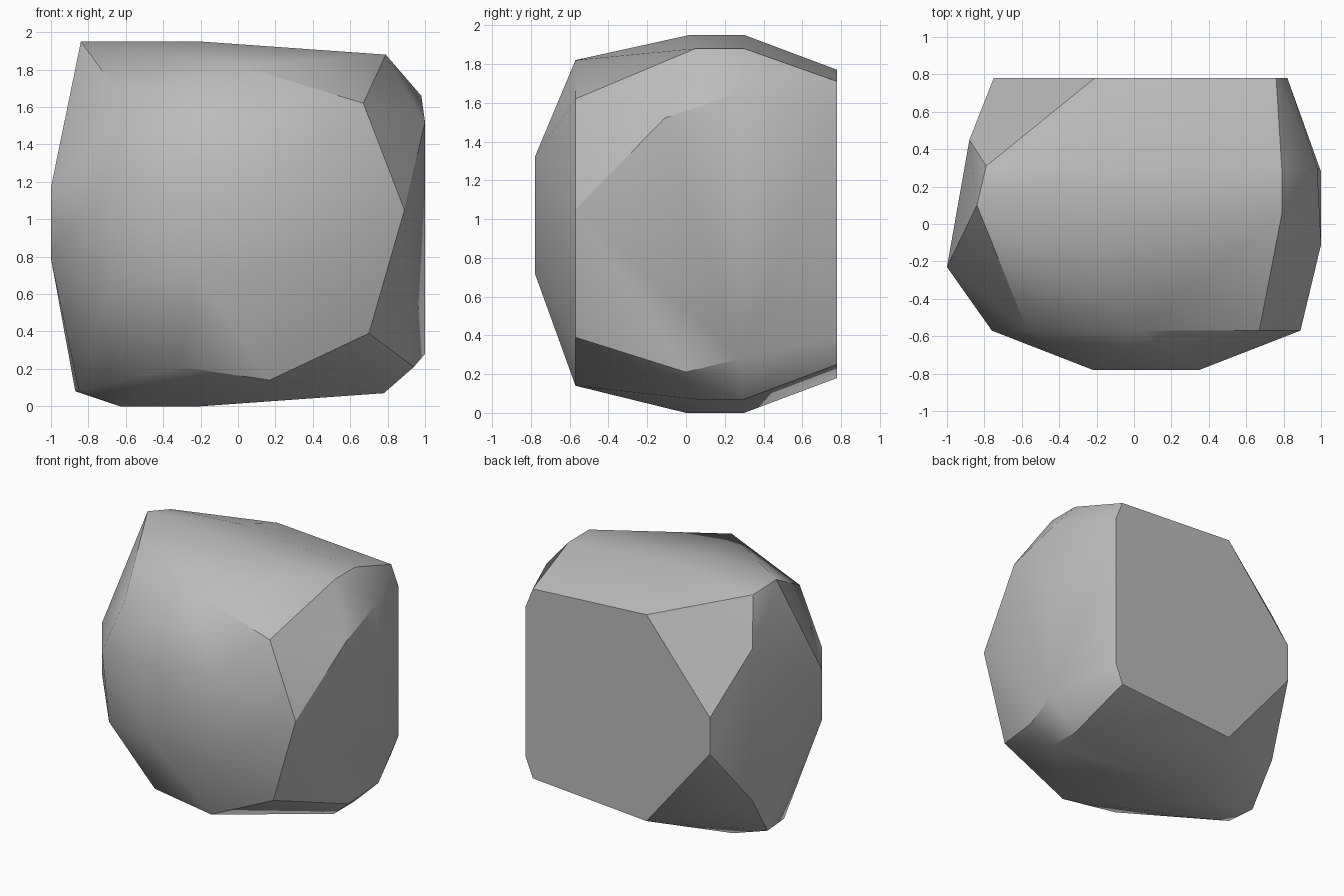
import bpy
import bmesh
import math

# Remove the default object
default_object = bpy.data.objects.get("Cube")
if default_object:
    bpy.data.objects.remove(default_object, do_unlink=True)


def make_material(name, value):
    """Plain matte grey, visible in the viewport and in a render."""
    material = bpy.data.materials.new(name)
    material.use_nodes = True
    color = (value, value, value, 1)
    material.diffuse_color = color
    shader = material.node_tree.nodes["Principled BSDF"]
    shader.inputs["Base Color"].default_value = color
    shader.inputs["Roughness"].default_value = 0.9
    return material


def section(y, outline):
    """Place an (x, z) outline on a vertical plane at the given depth."""
    return [(x, y, z) for x, z in outline]


# Small blunt nose at the front
front_cap = section(-.78, [(-.22, 1.32), (.35, 1.32), (.35, .72), (-.22, .72)])

# Widest rim of the chipped front
front_rim = section(-.57, [
    (-.57, 1.58), (.01, 1.82), (.67, 1.62), (.89, 1.05), (.7, .39),
    (.17, .14), (-.31, .21), (-.7, .62), (-.76, 1.15),
])

# Flat broken back
back_face = section(.78, [
    (.76, 1.71), (-.21, 1.77), (-.75, 1.12), (-.75, .84),
    (-.21, .18), (.76, .25), (.82, .4), (.82, 1.56),
])

# Corners around the middle, by side
crown = [
    (-.84, .1, 1.95), (-.79, .31, 1.9), (-.2, .02, 1.95),
    (-.2, .3, 1.95), (.79, .05, 1.88), (.79, .3, 1.88),
]
left_side = [
    (1, -.11, 1.52), (.98, .3, 1.66), (1, .28, .28), (.94, 0, .21),
]
right_side = [
    (-1, -.23, 1.17), (-1, -.23, .79), (-.88, .45, 1.56), (-.88, .45, .39),
]
underside = [
    (-.85, .02, .08), (-.87, .25, .08), (-.63, .05, 0), (-.6, .28, 0),
    (-.2, 0, 0), (-.2, .3, 0), (.78, .05, .07), (.78, .3, .07),
]


def build_hull(name, corners, material):
    """Wrap the corners in a convex shell with merged flat facets."""
    bm = bmesh.new()
    for corner in corners:
        bm.verts.new(corner)
    hull = bmesh.ops.convex_hull(bm, input=bm.verts[:])
    unused = {item for item in hull["geom_interior"] + hull["geom_unused"]
              if isinstance(item, bmesh.types.BMVert)}
    bmesh.ops.delete(bm, geom=list(unused), context="VERTS")
    bmesh.ops.dissolve_limit(bm, angle_limit=math.radians(1),
                             verts=bm.verts[:], edges=bm.edges[:])
    bmesh.ops.recalc_face_normals(bm, faces=bm.faces[:])
    mesh = bpy.data.meshes.new(name)
    bm.to_mesh(mesh)
    bm.free()
    mesh.materials.append(material)
    rock = bpy.data.objects.new(name, mesh)
    bpy.context.collection.objects.link(rock)
    return rock


# Boulder, soft on shallow facets and crisp on hard breaks
corners = (front_cap + front_rim + back_face + crown
           + left_side + right_side + underside)
boulder = build_hull("boulder", corners, make_material("stone_grey", .5))
bpy.ops.object.select_all(action="DESELECT")
boulder.select_set(True)
bpy.context.view_layer.objects.active = boulder
bpy.ops.object.shade_smooth_by_angle(angle=math.radians(30))
